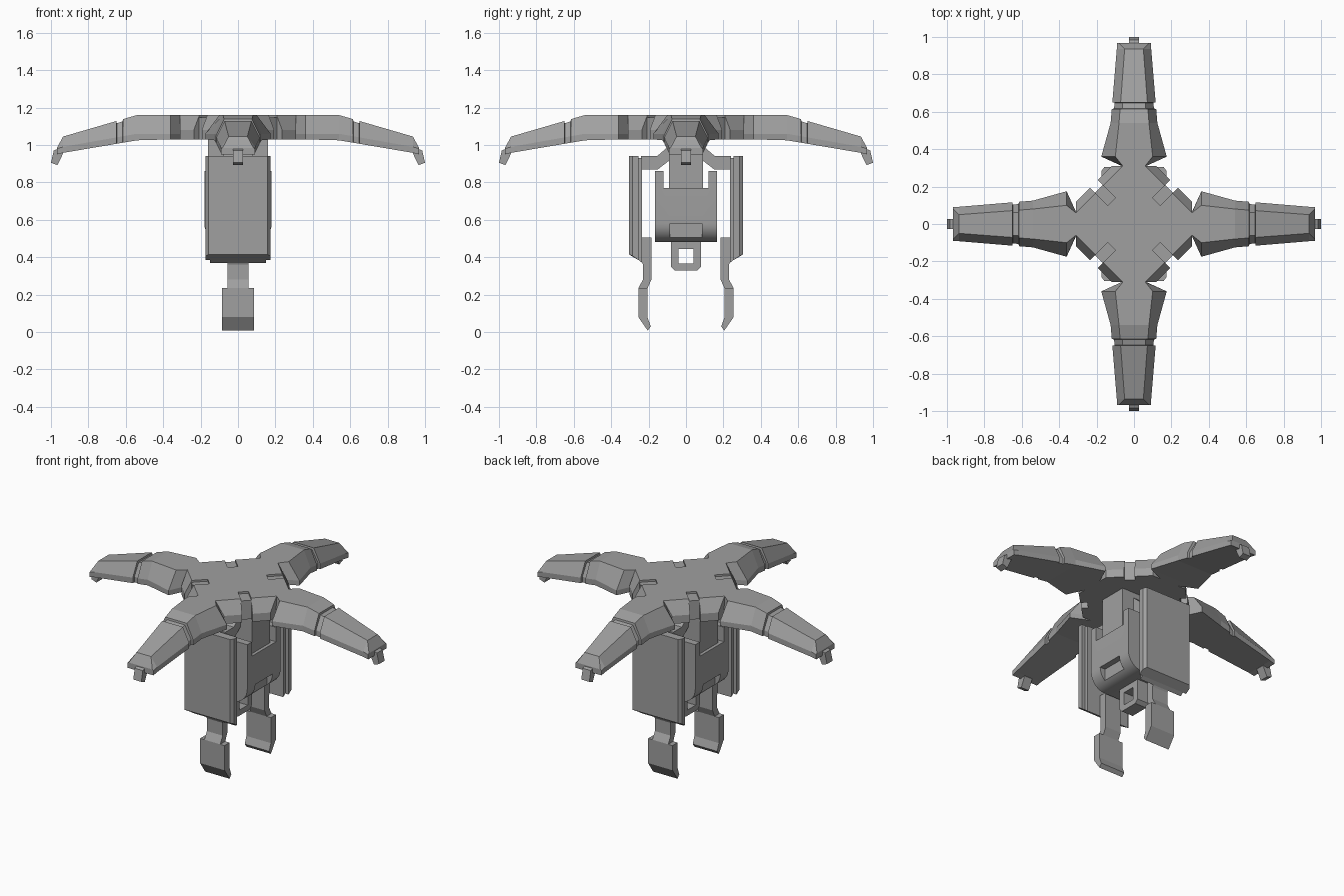
import bpy, bmesh, math
from mathutils import Matrix, Vector

if "Cube" in bpy.data.objects:
    bpy.data.objects.remove(bpy.data.objects["Cube"], do_unlink=True)

grey = bpy.data.materials.new("plain grey")
grey.use_nodes = True
GREY = (0.35, 0.35, 0.35, 1)
grey.diffuse_color = GREY
grey.node_tree.nodes["Principled BSDF"].inputs["Base Color"].default_value = GREY


def loft(name, rings, turn=0):
    """Skin closed rings of equal length, cap both ends, turn about z."""
    bm = bmesh.new()
    rows = [[bm.verts.new(p) for p in ring] for ring in rings]
    n = len(rows[0])
    for lo, hi in zip(rows, rows[1:]):
        for i in range(n):
            j = (i + 1) % n
            bm.faces.new((lo[i], lo[j], hi[j], hi[i]))
    bm.faces.new(rows[0][::-1])
    bm.faces.new(rows[-1])
    bmesh.ops.recalc_face_normals(bm, faces=bm.faces)
    bmesh.ops.transform(bm, matrix=Matrix.Rotation(math.radians(turn), 4, "Z"), verts=bm.verts)
    mesh = bpy.data.meshes.new(name)
    bm.to_mesh(mesh)
    bm.free()
    mesh.materials.append(grey)
    obj = bpy.data.objects.new(name, mesh)
    bpy.context.collection.objects.link(obj)
    return obj


def prism_x(name, yz, half, turn=0):
    return loft(name, [[(x, y, z) for y, z in yz] for x in (-half, half)], turn)


def prism_y(name, xz, half, turn=0):
    return loft(name, [[(x, y, z) for x, z in xz] for y in (-half, half)], turn)


def block(name, x, y, z, turn=0):
    return loft(name, [[(x[0], y[0], h), (x[1], y[0], h), (x[1], y[1], h), (x[0], y[1], h)]
                       for h in z], turn)


def cut(obj, cutter):
    cutter.hide_render = True
    mod = obj.modifiers.new("cut", "BOOLEAN")
    mod.operation, mod.solver, mod.object = "DIFFERENCE", "EXACT", cutter
    bpy.context.view_layer.objects.active = obj
    bpy.ops.object.modifier_apply(modifier=mod.name)
    bpy.data.objects.remove(cutter, do_unlink=True)


# Hub: eight-sided plate with sloped diagonal edges
def hub_ring(z, w, r=0.31):
    pts = []
    for k in range(4):
        rot = Matrix.Rotation(k * math.pi / 2, 3, "Z")
        pts += [rot @ Vector((r, s * w, z)) for s in (-1, 1)]
    return pts


hub = loft("hub", [hub_ring(1.03, 0.12), hub_ring(1.08, 0.12), hub_ring(1.16, 0.06)])
for turn in (45, 135, 225, 315):
    cut(hub, block("slot_cutter", (0.17, 0.5), (-0.03, 0.03), (1.148, 1.3), turn))
    cut(hub, block("edge_cutter", (0.265, 0.5), (-0.03, 0.03), (0.9, 1.3), turn))


# Arms: distance, ridge half width, rim half width, ridge z, rim z, underside z
def arm_ring(x, a, b, top, rim, low):
    return [(x, -b, low), (x, -b, rim), (x, -a, top), (x, a, top), (x, b, rim), (x, b, low)]


ROOT = (0.31, 0.06, 0.065, 1.16, 1.06, 1.03)
SHOULDER = (0.36, 0.10, 0.175, 1.16, 1.06, 1.03)
KNEE = (0.54, 0.08, 0.125, 1.16, 1.06, 1.025)
WRIST = (0.935, 0.05, 0.092, 1.045, 0.99, 0.958)
TIP = (0.968, 0.082, 0.09, 0.985, 0.98, 0.95)


def between(x, shrink=0.0):
    t = (x - KNEE[0]) / (WRIST[0] - KNEE[0])
    s = [p + (q - p) * t for p, q in zip(KNEE, WRIST)]
    return (x, s[1] - shrink, s[2] - shrink, s[3] - shrink, s[4], s[5])


sections = [ROOT, SHOULDER, KNEE, between(0.615), between(0.617, 0.012),
            between(0.648, 0.012), between(0.65), WRIST, TIP]
hook = [(1.0, 0.905), (0.965, 0.892), (0.935, 0.955), (0.95, 0.985), (0.985, 0.97)]
for name, turn in (("left", 0), ("back", 90), ("right", 180), ("front", 270)):
    loft(name + "_arm", [arm_ring(*s) for s in sections], turn)
    prism_y(name + "_arm_hook", hook, 0.028, turn)

# Central column and rounded body
block("column", (-0.16, 0.16), (-0.09, 0.09), (0.76, 1.04))
side = [(0.18, 0.86)]
for k in range(9):
    ang = k * math.pi / 16
    side.append((0.08 + 0.1 * math.cos(ang), 0.58 - 0.1 * math.sin(ang)))
body = prism_y("body", side + [(-x, z) for x, z in reversed(side)], 0.165)
cut(body, block("notch_cutter", (-1, 1), (-0.12, 0.12), (0.77, 1)))
for turn in (0, 180):
    cut(body, block("recess_cutter", (0.143, 0.4), (-0.085, 0.085), (0.505, 0.58), turn))
bpy.context.view_layer.objects.active = body
body.select_set(True)
bpy.ops.object.shade_smooth_by_angle(angle=math.radians(25))
body.select_set(False)

# Square ring below the body
ring = prism_x("lower_ring", [(-0.08, 0.49), (-0.08, 0.35), (-0.06, 0.33),
                              (0.06, 0.33), (0.08, 0.35), (0.08, 0.49)], 0.04)
cut(ring, block("hole_cutter", (-1, 1), (-0.04, 0.04), (0.365, 0.445)))

# Front and back: armour plate, backing, bracket and leg
foot = [(-0.235, 0.28), (-0.255, 0.235), (-0.255, 0.08), (-0.205, 0.008),
        (-0.188, 0.03), (-0.205, 0.075), (-0.205, 0.235)]
shank = [(-0.24, 0.505), (-0.24, 0.38), (-0.23, 0.36), (-0.23, 0.28), (-0.255, 0.235),
         (-0.205, 0.235), (-0.185, 0.28), (-0.185, 0.505)]
bracket = [(-0.24, 0.94), (-0.155, 0.94), (-0.085, 1.0), (-0.085, 0.92), (-0.15, 0.87), (-0.24, 0.87)]
backing = [(-0.26, 0.93), (-0.235, 0.93), (-0.235, 0.37), (-0.26, 0.39)]


def plate_ring(z, drop):
    return [(-0.158, -0.305, z + drop), (0.158, -0.305, z + drop), (0.173, -0.285, z + drop * 0.7),
            (0.173, -0.255, z), (-0.173, -0.255, z), (-0.173, -0.285, z + drop * 0.7)]


for name, turn in (("front", 0), ("back", 180)):
    loft(name + "_plate", [plate_ring(0.385, 0.03), plate_ring(0.94, 0)], turn)
    prism_x(name + "_plate_backing", backing, 0.15, turn)
    prism_x(name + "_bracket", bracket, 0.08, turn)
    prism_x(name + "_leg", shank, 0.055, turn)
    prism_x(name + "_foot", foot[1:], 0.085, turn)
